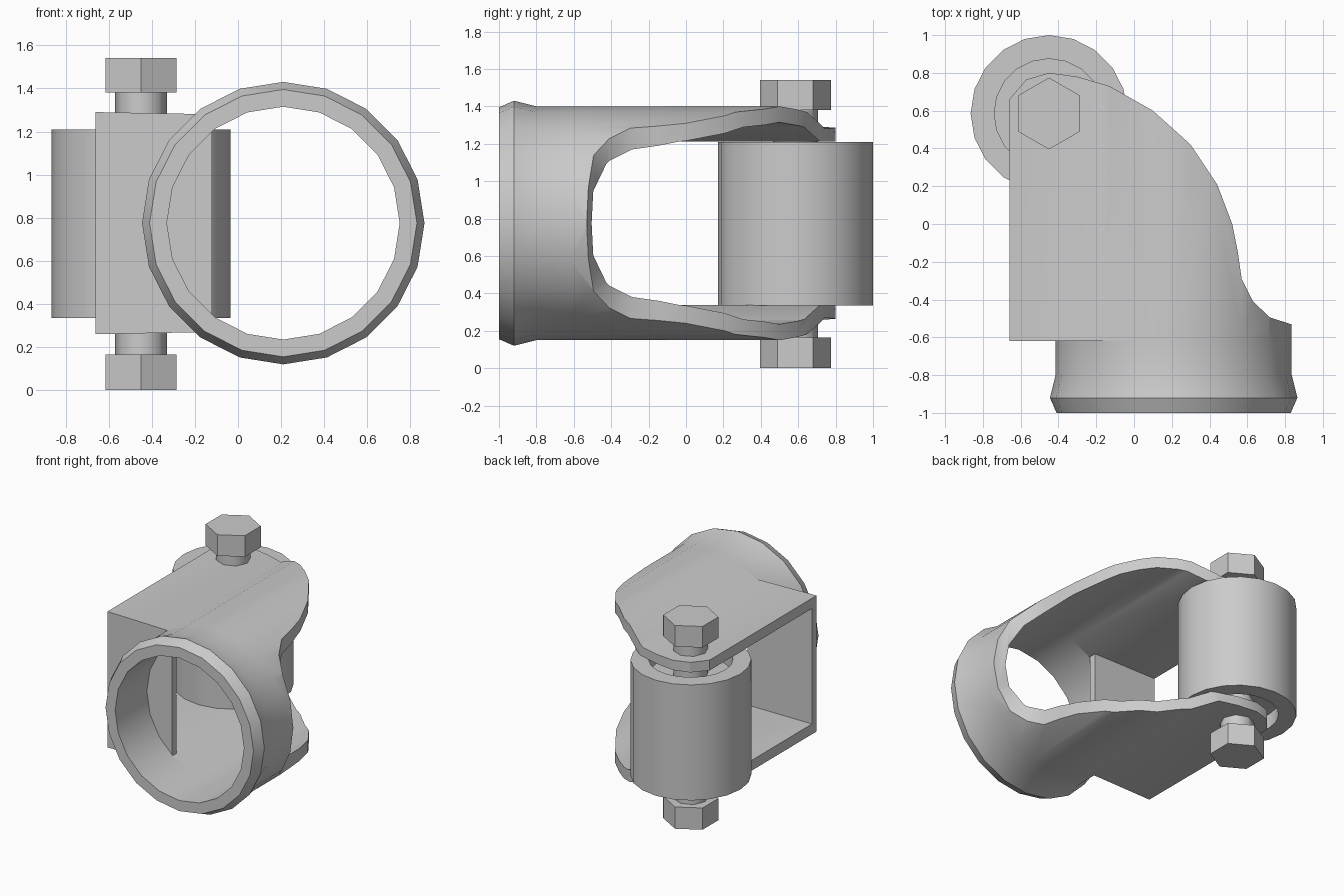
import bpy, bmesh, math

if "Cube" in bpy.data.objects:
    bpy.data.objects.remove(bpy.data.objects["Cube"])

CX, CZ = 0.21, 0.775      # tube axis (runs along y)
PX, PY = -0.45, 0.585     # pivot axis (runs along z)
SIDES = 20


def finish(name, bm, smooth=None):
    bmesh.ops.recalc_face_normals(bm, faces=bm.faces)
    me = bpy.data.meshes.new(name)
    bm.to_mesh(me)
    bm.free()
    ob = bpy.data.objects.new(name, me)
    bpy.context.collection.objects.link(ob)
    if smooth:
        shade(ob, smooth)
    return ob


def shade(ob, angle):
    bpy.ops.object.select_all(action='DESELECT')
    ob.select_set(True)
    bpy.context.view_layer.objects.active = ob
    bpy.ops.object.shade_smooth_by_angle(angle=math.radians(angle))


def prism(name, pts, lo, hi, place, smooth=None):
    """Extrude a 2D outline between lo and hi; place maps (a, b, h) to xyz."""
    bm = bmesh.new()
    rings = [[bm.verts.new(place(a, b, h)) for a, b in pts] for h in (lo, hi)]
    n = len(pts)
    for i in range(n):
        j = (i + 1) % n
        bm.faces.new((rings[0][i], rings[0][j], rings[1][j], rings[1][i]))
    bm.faces.new(rings[0])
    bm.faces.new(rings[1])
    return finish(name, bm, smooth)


def lathe(name, profile, place, sides=SIDES, smooth=35):
    """Revolve a closed (radius, height) profile."""
    bm = bmesh.new()
    rows = []
    for k in range(sides):
        t = math.tau * k / sides
        rows.append([bm.verts.new(place(r * math.cos(t), r * math.sin(t), h)) for r, h in profile])
    n = len(profile)
    for k in range(sides):
        a, b = rows[k], rows[(k + 1) % sides]
        for i in range(n):
            j = (i + 1) % n
            bm.faces.new((a[i], b[i], b[j], a[j]))
    return finish(name, bm, smooth)


def along_y(a, b, h):
    return (CX + a, h, CZ + b)


def along_z(a, b, h):
    return (PX + a, PY + b, h)


def polygon(r, n, start=0.0):
    return [(r * math.cos(start + math.tau * k / n), r * math.sin(start + math.tau * k / n)) for k in range(n)]


# Tube socket with beaded lip
lathe("tube_socket", [(.54, -1), (.62, -1), (.655, -.92), (.625, -.8), (.625, -.62), (.54, -.62)], along_y)

# Fork: C-shaped section, arc on the right and flat plates on the left
arc = [math.radians(18 * k) for k in range(-7, 8)]
outer = [(.625 * math.cos(t), .625 * math.sin(t)) for t in arc]
inner = [(.54 * math.cos(t), .54 * math.sin(t)) for t in reversed(arc)]
edge = -.66 - CX
section = [(edge, -.515)] + outer + [(edge, .515), (edge, .437)] + inner + [(edge, -.437)]
fork = prism("fork", section, -.62, 1.1, along_y)

# Trim the fork to its outline as seen from above
outline = [(-.8, -.8), (1, -.8), (1, -.53), (.83, -.53), (.72, -.495), (.63, -.41), (.57, -.29),
           (.55, -.15), (.52, 0), (.44, .21), (.3, .42), (.1, .6), (-.13, .73), (-.3, .78),
           (-.45, .8), (-.57, .765), (-.66, .66), (-.8, .5)]
cutter = prism("fork_cutter", outline, -.2, 1.8, lambda a, b, h: (a, b, h))
mod = fork.modifiers.new("trim", 'BOOLEAN')
mod.operation, mod.object, mod.solver = 'INTERSECT', cutter, 'EXACT'
bpy.context.view_layer.objects.active = fork
bpy.ops.object.modifier_apply(modifier="trim")
bpy.data.objects.remove(cutter)
shade(fork, 30)

# Front wall closing the fork beside the tube
prism("front_wall", [(-.66, -.45), (-.12, -.45), (-.12, .45), (-.66, .45)], -.62, -.565,
      lambda a, b, h: (a, h, CZ + b))

# Roller with recessed ends
lathe("roller", [(.415, .335), (.415, 1.21), (.29, 1.21), (.29, 1.1), (.1, 1.1),
                 (.1, .445), (.29, .445), (.29, .335)], along_z)

# Pivot pin and hex heads
prism("pivot_pin", polygon(.12, 8), .15, 1.39, along_z, 50)
for name, lo, hi in (("lower_hex_head", 0, .165), ("upper_hex_head", 1.38, 1.54)):
    prism(name, polygon(.19, 6, math.pi / 2), lo, hi, along_z)
